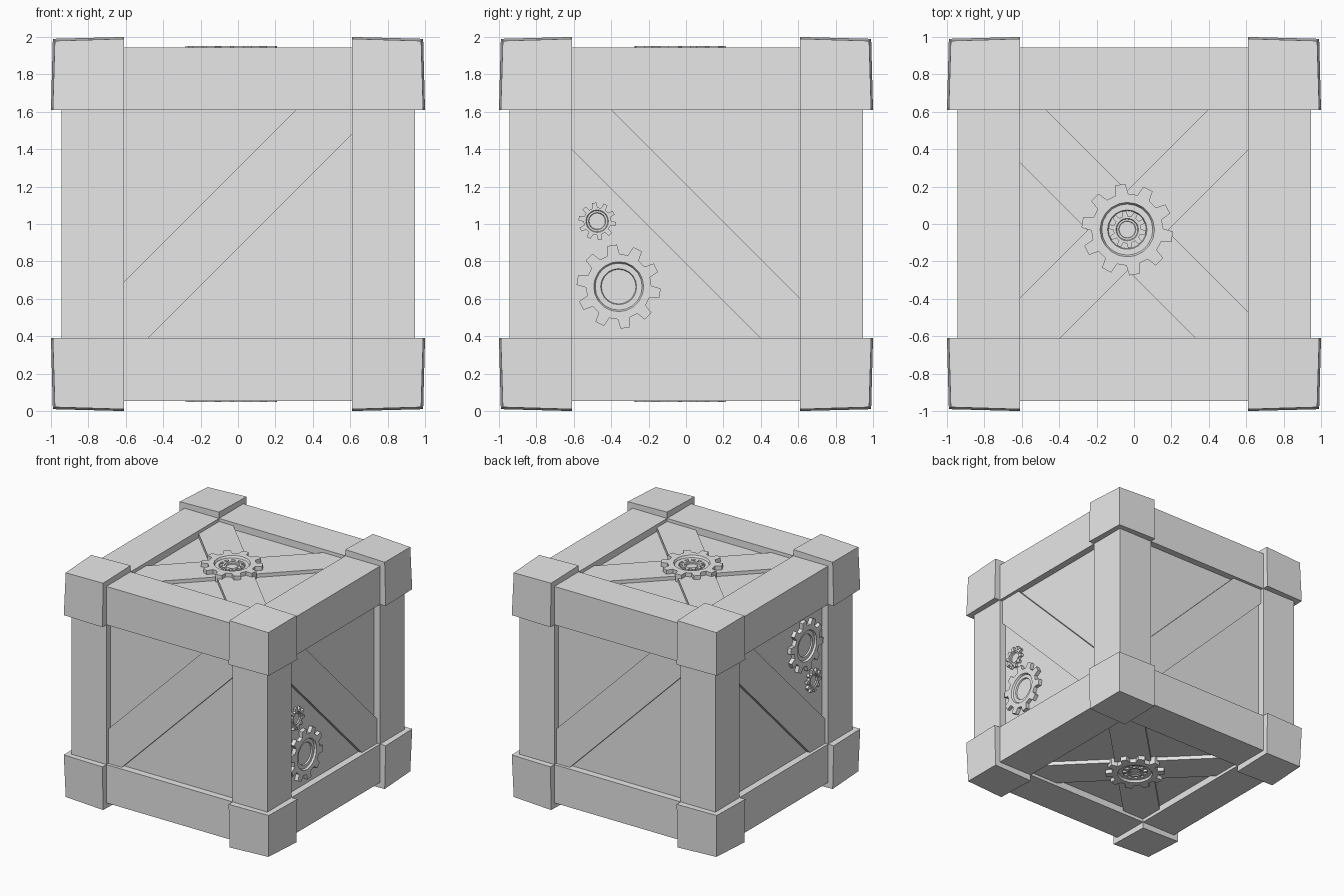
import bpy, bmesh
from math import cos, sin, radians, pi
from itertools import product
from mathutils import Matrix, Vector

cube = bpy.data.objects.get("Cube")
if cube:
    bpy.data.objects.remove(cube, do_unlink=True)

GREY = bpy.data.materials.new("plain_grey")
GREY.use_nodes = True
GREY.diffuse_color = (0.8, 0.8, 0.8, 1)
GREY.node_tree.nodes["Principled BSDF"].inputs["Base Color"].default_value = (0.8, 0.8, 0.8, 1)

INNER, BEAM, PANEL, PLANK = 0.61, 0.945, 0.885, 0.918
CENTRE = Matrix.Translation((0, 0, 1))


def finish(name, bm, matrix=CENTRE):
    bm.transform(matrix)
    bmesh.ops.recalc_face_normals(bm, faces=bm.faces)
    mesh = bpy.data.meshes.new(name)
    bm.to_mesh(mesh)
    bm.free()
    mesh.materials.append(GREY)
    obj = bpy.data.objects.new(name, mesh)
    bpy.context.collection.objects.link(obj)
    return obj


def box(name, centre, size, matrix=CENTRE):
    bm = bmesh.new()
    bmesh.ops.create_cube(bm, size=1)
    bm.transform(Matrix.Translation(centre) @ Matrix.Diagonal((*size, 1)))
    return finish(name, bm, matrix)


def face_frame(u, v, n):
    """Frame of one crate side: u across, v up, n outward."""
    m = Matrix((u, v, n)).transposed().to_4x4()
    return CENTRE @ m


SIDES = {
    "front": face_frame((1, 0, 0), (0, 0, 1), (0, -1, 0)),
    "back": face_frame((-1, 0, 0), (0, 0, 1), (0, 1, 0)),
    "left": face_frame((0, 1, 0), (0, 0, 1), (1, 0, 0)),
    "right": face_frame((0, -1, 0), (0, 0, 1), (-1, 0, 0)),
    "top": face_frame((1, 0, 0), (0, 1, 0), (0, 0, 1)),
    "bottom": face_frame((1, 0, 0), (0, 1, 0), (0, 0, -1)),
}


def plank(side, angle, offset, width, height=PLANK):
    """Diagonal board whose ends run into the frame beams."""
    low = PANEL - 0.05
    turn = Matrix.Rotation(radians(angle), 4, "Z")
    box(side + "_plank", (0, offset, (low + height) / 2),
        (2.04, width, height - low), SIDES[side] @ turn)


def gear(name, frame, u, v, low, high, tip, root, rings, teeth=10, phase=-9):
    """Toothed wheel; rings are (radius, depth below the rim) going inward."""
    bm = bmesh.new()
    outline = []
    for i in range(teeth):
        for d, r in ((-10.5, root), (-6.5, tip), (6.5, tip), (10.5, root)):
            outline.append((radians(phase + i * 360 / teeth + d), r))

    def loop(z, radius=None):
        return [bm.verts.new(((radius or r) * cos(a), (radius or r) * sin(a), z))
                for a, r in outline]

    loops = [loop(low), loop(high)] + [loop(high - d, r) for r, d in rings]
    n = len(outline)
    for a, b in zip(loops, loops[1:]):
        for i in range(n):
            j = (i + 1) % n
            bm.faces.new((a[i], a[j], b[j], b[i]))
    bm.faces.new(loops[-1])
    bm.faces.new(loops[0])
    finish(name, bm, frame @ Matrix.Translation((u, v, 0)))


# Panelled core
box("panels", (0, 0, 0), (2 * PANEL,) * 3)

# Twelve frame beams
mid, thick = (INNER + BEAM) / 2, BEAM - INNER
for axis in range(3):
    for a, b in product((-1, 1), repeat=2):
        centre, size = [a * mid, b * mid], [thick, thick]
        centre.insert(axis, 0)
        size.insert(axis, 2 * INNER + 0.02)
        box("frame_beam", centre, size)

# Eight corner blocks, their outer faces tapering towards the corner
REACH = {0: INNER, 1: 1.0, 2: 0.99, 3: 0.979}
for signs in product((-1, 1), repeat=3):
    bm = bmesh.new()
    bmesh.ops.create_cube(bm, size=2)
    for vert in bm.verts:
        outer = sum(c > 0 for c in vert.co)
        vert.co = Vector([s * (REACH[outer] if c > 0 else INNER)
                          for s, c in zip(signs, vert.co)])
    finish("corner_block", bm)

# Diagonal planks on the sides, crossed planks on top and bottom
for side in ("front", "back"):
    plank(side, 45, 0.06, 0.305)
for side in ("left", "right"):
    plank(side, -45, 0.0, 0.3)
for side in ("top", "bottom"):
    plank(side, -45, -0.05, 0.297)
    plank(side, 45, 0.0, 0.303, PLANK - 0.002)

# Gear pairs on the left and right, turned half round on the right
for side, turn in (("left", 0), ("right", pi)):
    frame = SIDES[side] @ Matrix.Rotation(turn, 4, "Z")
    gear("large_gear", frame, -0.36, -0.335, PANEL - 0.01, 0.918, 0.225, 0.175,
         ((0.133, 0), (0.125, 0.016), (0.096, 0.016), (0.092, 0.028)))
    gear("small_gear", frame, -0.475, 0.015, PANEL - 0.01, 0.908, 0.1, 0.073,
         ((0.06, 0), (0.056, 0.008), (0.046, 0.008), (0.043, 0.018)))

# Nested gears at the crossing of the top and bottom planks
for side in ("top", "bottom"):
    gear("hub_gear", SIDES[side], -0.036, -0.03, PANEL, 0.952, 0.245, 0.192,
         ((0.145, 0), (0.136, 0.018), (0.105, 0.018), (0.101, 0.03)))
    gear("hub_inner_gear", SIDES[side], -0.036, -0.03, PANEL, 0.938, 0.1, 0.074,
         ((0.06, 0), (0.056, 0.008), (0.046, 0.008), (0.043, 0.018)))
